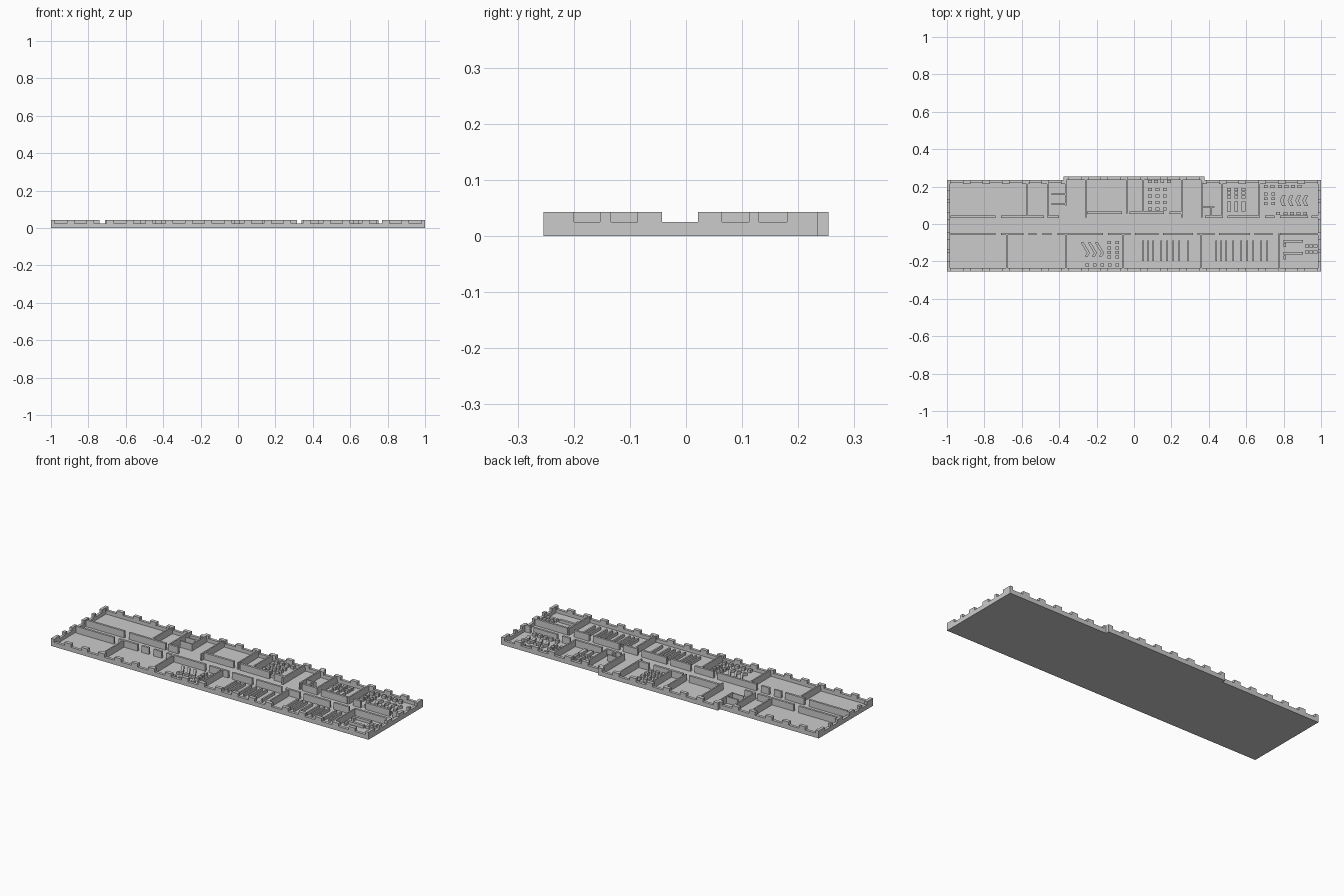
import bpy, bmesh, math
from mathutils import Matrix, Vector

if "Cube" in bpy.data.objects:
    bpy.data.objects.remove(bpy.data.objects["Cube"])

H, SILL, FLOOR, DESK = 0.043, 0.025, 0.005, 0.021
T = 0.016                      # outer wall thickness
BACK, BUMP, FRONT, BX = 0.234, 0.254, -0.254, 0.37


def make(name, boxes):
    """One object from boxes (x0, x1, y0, y1, z0, z1[, shear of x along y])."""
    bm = bmesh.new()
    for x0, x1, y0, y1, z0, z1, *shear in boxes:
        s = shear[0] if shear else 0
        m = Matrix.Diagonal((x1 - x0, y1 - y0, z1 - z0, 1))
        m.translation = Vector(((x0 + x1) / 2, (y0 + y1) / 2, (z0 + z1) / 2))
        verts = bmesh.ops.create_cube(bm, size=1, matrix=m)["verts"]
        for v in verts:
            v.co.x += s * (v.co.y - (y0 + y1) / 2)
    me = bpy.data.meshes.new(name)
    bm.to_mesh(me)
    bm.free()
    ob = bpy.data.objects.new(name, me)
    bpy.context.collection.objects.link(ob)
    return ob


def piers(x0, x1, n, y0, y1, w=0.04):
    """Raised piers left between n evenly spaced windows."""
    step = (x1 - x0) / n
    out = []
    for i in range(n + 1):
        c = x0 + i * step
        out.append((max(x0, c - w / 2), min(x1, c + w / 2), y0, y1, SILL, H))
    return out


# floor plate with the wider middle section
make("floor", [(-1, 1, FRONT, BACK, 0, FLOOR), (-BX, BX, BACK, BUMP, 0, FLOOR)])

# outer walls: continuous sill plus piers
make("front_wall", [(-1, 1, FRONT, FRONT + T, 0, SILL)]
     + piers(-1, 1, 19, FRONT, FRONT + T + 0.004))
back = []
for a, b, n, y in ((-1, -BX, 6, BACK), (BX, 1, 6, BACK), (-BX, BX, 7, BUMP)):
    back.append((a, b, y - T, y, 0, SILL))
    back += piers(a, b, n, y - T - 0.004, y)
for s in (-1, 1):
    x = s * BX
    back.append((x - 0.008, x + 0.008, BACK - T, BUMP, 0, H))
make("back_wall", back)

ends = []
for s in (-1, 1):
    a, b = sorted((s, s * (1 - T)))
    ends.append((a, b, FRONT, BACK, 0, SILL))
    for y0, y1 in ((FRONT, -0.2), (-0.153, -0.134), (-0.086, -0.043),
                   (0.021, 0.064), (0.112, 0.13), (0.18, BACK)):
        ends.append((a, b, y0, y1, SILL, H))
make("end_walls", ends)

# corridor walls with door gaps
rear = [(-.98, -.74), (-.71, -.48), (-.46, -.40), (.38, .475), (.50, .665),
        (.70, .75), (.78, .93), (.95, .985)]
middle = [(-.25, -.065), (-.025, .16), (.19, .255)]
fore = [(-.98, -.74), (-.71, -.59), (-.565, -.52), (-.49, -.44), (-.41, -.165),
        (-.14, -.02), (.005, .13), (.155, .315), (.34, .43), (.455, .62),
        (.645, .74), (.78, .985)]
make("corridor_walls",
     [(a, b, .033, .045, 0, H) for a, b in rear]
     + [(a, b, .053, .066, 0, H) for a, b in middle]
     + [(a, b, -.06, -.048, 0, H) for a, b in fore])

# partitions between rooms
W = 0.004
make("partitions",
     [(x - W, x + W, .035, BACK - T, 0, H) for x in (-.57, -.46, .47, .67)]
     + [(x - W, x + W, y, BUMP - T, 0, H) for x, y in
        ((-.365, .1), (-.257, .035), (-.04, .055), (.05, .055), (.255, .035), (.363, .035))]
     + [(x - W, x + W, FRONT + T, -.05, 0, H) for x in (-.68, -.365, -.058, .36, .775)]
     + [(-.44, -.37, .155, .163, 0, H), (-.44, -.37, .105, .111, 0, H),
        (.37, .43, .088, .094, 0, H), (.41, .418, .035, .094, 0, H)])


def desks(xs, ys, w=0.02, d=0.016):
    return [(x - w / 2, x + w / 2, y - d / 2, y + d / 2, FLOOR, DESK)
            for x in xs for y in ys]


# furniture
make("small_desks",
     desks((-.133, -.09), (-.10, -.127, -.153, -.177))
     + desks((-.25, -.21, -.17, -.13, -.09), (-.218,))
     + desks((.085, .125, .165), (.185, .15, .115, .08))
     + desks((.085, .118, .151, .187), (.226,))
     + desks((.508, .547, .585), (.185, .165, .145))
     + desks((.705, .745), (.16, .135, .11))
     + desks((.705, .74, .78, .815, .85, .885), (.20,))
     + desks((.77, .81, .845, .88, .915), (.057,))
     + desks((.925, .948, .971), (-.117, -.15)))
make("long_benches",
     desks((.05, .076, .103, .145, .177, .21, .242, .29,
            .44, .466, .493, .53, .573, .605, .637, .68, .713), (-.143,), .009, .112)
     + desks((.508, .547, .585), (.093,), .02, .055))
make("slanted_benches",
     [(x - .008, x + .008, -.155, -.1, FLOOR, DESK, -.6) for x in (-.26, -.222, -.184)]
     + [(x - .008, x + .008, -.175, -.155, FLOOR, DESK, .6) for x in (-.25, -.212, -.174)])
make("angled_desks",
     [(x - .009, x + .009, y, y + .028, FLOOR, DESK, k)
      for x in (.795, .837, .878, .915) for y, k in ((.097, -.45), (.125, .45))])
make("counters", desks((.852,), (-.092, -.157), .105, .014)
     + desks((.807,), (-.112, -.18), .014, .022))
